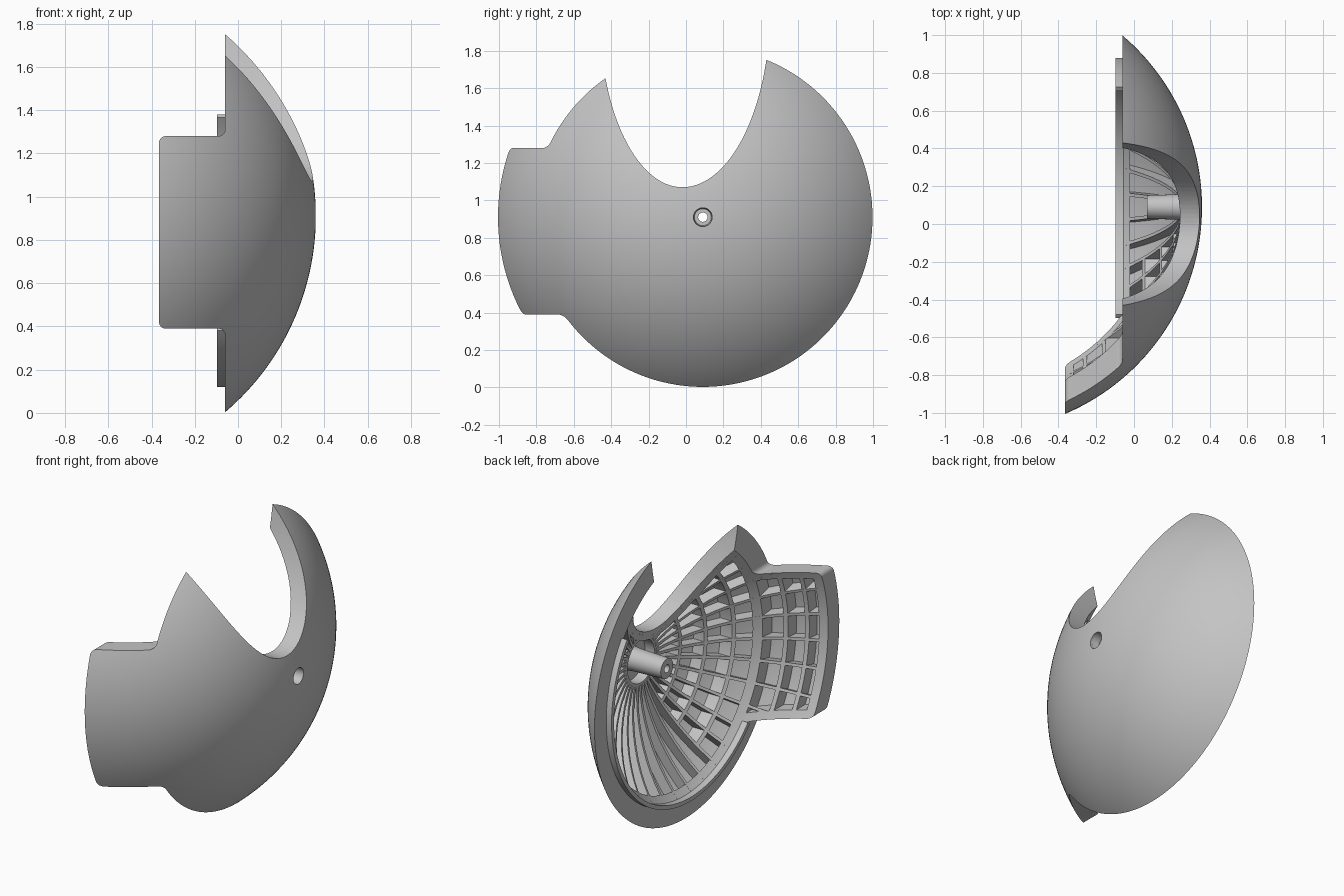
import bpy, bmesh, math
from math import sin, cos, pi, radians, sqrt

cube = bpy.data.objects.get("Cube")
if cube:
    bpy.data.objects.remove(cube, do_unlink=True)

CY, CZ = 0.09, 0.91          # axis of the dome (parallel to x)
CX, R = -0.83, 1.19          # sphere centre and outer radius
R_SKIN, R_OUT, R_IN = 1.155, 1.172, 1.088
RIM_X, TAB_X = -0.06, -0.365
TAB_LOW, TAB_HIGH, FILLET = 0.39, 1.28, 0.03

grey = bpy.data.materials.new("plain_grey")
grey.use_nodes = True
grey.diffuse_color = (0.55, 0.55, 0.55, 1)
grey.node_tree.nodes["Principled BSDF"].inputs["Base Color"].default_value = (0.55, 0.55, 0.55, 1)


def finish(name, bm):
    bmesh.ops.recalc_face_normals(bm, faces=bm.faces)
    mesh = bpy.data.meshes.new(name)
    bm.to_mesh(mesh)
    bm.free()
    obj = bpy.data.objects.new(name, mesh)
    bpy.context.collection.objects.link(obj)
    mesh.materials.append(grey)
    return obj


def lathe(name, profile, start=0, end=360, segments=144):
    """Turn a closed (x, radius) profile round the dome axis."""
    bm = bmesh.new()
    full = end - start >= 360
    steps = max(8, round(segments * (end - start) / 360))
    rings = []
    for i in range(steps if full else steps + 1):
        a = radians(start + (end - start) * i / steps)
        rings.append([bm.verts.new((x, CY + r * cos(a), CZ + r * sin(a))) for x, r in profile])
    n = len(profile)
    for i in range(steps):
        p, q = rings[i], rings[(i + 1) % len(rings)]
        for j in range(n):
            k = (j + 1) % n
            bm.faces.new((p[j], p[k], q[k], q[j]))
    if not full:
        bm.faces.new(rings[0])
        bm.faces.new(rings[-1])
    return finish(name, bm)


def x_at(r, radius):
    return CX + sqrt(radius * radius - r * r)


def shell(outer, inner, r0=None, x0=None, x1=None, steps=20):
    """Profile between two spheres, from radius r0 or plane x1 down to plane x0."""
    def arc(rad):
        t0 = math.asin(r0 / rad) if r0 else math.acos((x1 - CX) / rad)
        t1 = math.acos((x0 - CX) / rad)
        ts = [t0 + (t1 - t0) * i / steps for i in range(steps + 1)]
        return [(CX + rad * cos(t), rad * sin(t)) for t in ts]
    return arc(outer) + arc(inner)[::-1]


def prism(name, points, axis, low, high):
    """Extrude a 2D outline along x (y, z points) or y (x, z points)."""
    bm = bmesh.new()
    place = (lambda d, p: (d, p[0], p[1])) if axis == "x" else (lambda d, p: (p[0], d, p[1]))
    a = [bm.verts.new(place(low, p)) for p in points]
    b = [bm.verts.new(place(high, p)) for p in points]
    bm.faces.new(a)
    bm.faces.new(b[::-1])
    for i in range(len(a)):
        j = (i + 1) % len(a)
        bm.faces.new((a[i], a[j], b[j], b[i]))
    obj = finish(name, bm)
    obj.hide_render = True
    return obj


def box(name, x0, x1, y0, y1, z0, z1):
    return prism(name, [(x0, z0), (x1, z0), (x1, z1), (x0, z1)], "y", y0, y1)


def cut(obj, cutters, operation="DIFFERENCE"):
    bpy.context.view_layer.objects.active = obj
    for c in cutters:
        m = obj.modifiers.new("cut", "BOOLEAN")
        m.operation, m.solver, m.object = operation, "EXACT", c
        bpy.ops.object.modifier_apply(modifier=m.name)


# Cutters: U-shaped opening, rear plane, tab outline
def opening(grow=0.0):
    pts = []
    for i in range(61):
        t = -pi / 2 + pi * i / 60
        a, b = (0.44, 0.91) if t < 0 else (0.47, 0.96)
        pts.append((-0.02 + (a + grow) * sin(t), 1.07 - grow + b * (1 - cos(t))))
    return pts


def corner(cx, cz, a0, a1):
    angles = [radians(a0 + (a1 - a0) * i / 6) for i in range(7)]
    return [(cx + FILLET * cos(a), cz + FILLET * sin(a)) for a in angles]


f = FILLET
outline = [(-0.8, 2.2), (RIM_X, 2.2)]
outline += corner(RIM_X - f, TAB_HIGH + f, 0, -90) + corner(TAB_X + f, TAB_HIGH - f, 90, 180)
outline += corner(TAB_X + f, TAB_LOW + f, 180, 270) + corner(RIM_X - f, TAB_LOW - f, 90, 0)
outline += [(RIM_X, -0.6), (-0.8, -0.6)]

opening_cutter = prism("opening_cutter", opening(), "x", -1, 1)
border_keeper = prism("border_keeper", opening(0.055), "x", -0.9, 0.9)
tab_cutter = prism("tab_cutter", outline, "y", -1.6, -0.42)
rear_cutter = box("rear_cutter", -0.8, RIM_X, -0.44, 1.6, -0.6, 2.2)
tab_window = box("tab_window", TAB_X + 0.045, 0.3, -1.5, -0.3, TAB_LOW + 0.045, TAB_HIGH - 0.045)
cutters = [tab_cutter, rear_cutter, opening_cutter]
parts = []

# Outer skin with the screw opening
skin = lathe("dome_skin", shell(R, R_SKIN, r0=0.05, x0=-0.42, steps=40), segments=192)
cut(skin, cutters)
parts.append(skin)

# Solid border along the opening
border = lathe("opening_border", shell(R_OUT, R_IN, r0=0.06, x0=RIM_X, steps=28))
cut(border, [border_keeper], "INTERSECT")
cut(border, [opening_cutter])
parts.append(border)

# Flat rim at the back of the dome
rim = lathe("dome_rim", shell(R_OUT, R_IN, x0=RIM_X, x1=-0.02, steps=3))
cut(rim, [opening_cutter])
parts.append(rim)

# Raised locating lip on the rim
parts.append(lathe("rim_lip", [(-0.097, 0.765), (-0.097, 0.79), (-0.03, 0.79), (-0.03, 0.765)], -138, 36.5))

# Frame round the front tab
frame = lathe("tab_frame", shell(R_OUT, R_IN, x0=-0.42, x1=RIM_X, steps=10), 142, 227)
cut(frame, [tab_cutter, tab_window])
parts.append(frame)

# Radial stiffening ribs
bm = bmesh.new()
rib_profile = shell(R_OUT, R_IN, r0=0.15, x0=-0.42, steps=16)
for i in range(36):
    a = radians(10 * i + 5)
    sides = []
    for w in (-0.009, 0.009):
        sides.append([bm.verts.new((x, CY + r * cos(a) - w * sin(a), CZ + r * sin(a) + w * cos(a)))
                      for x, r in rib_profile])
    p, q = sides
    bm.faces.new(p)
    bm.faces.new(q[::-1])
    for j in range(len(p)):
        k = (j + 1) % len(p)
        bm.faces.new((p[j], p[k], q[k], q[j]))
ribs = finish("radial_ribs", bm)
cut(ribs, cutters)
parts.append(ribs)

# Cross ribs on the front side and across the tab
for i, r in enumerate((0.32, 0.48, 0.63)):
    s = r + 0.02
    section = [(x_at(r, R_OUT), r), (x_at(s, R_OUT), s), (x_at(s, R_IN), s), (x_at(r, R_IN), r)]
    ring = lathe(f"cross_rib_{i + 1}", section, 115, 245)
    cut(ring, [opening_cutter])
    parts.append(ring)
for i, x in enumerate((-0.16, -0.26)):
    ring = lathe(f"tab_rib_{i + 1}", shell(R_OUT, R_IN, x0=x - 0.01, x1=x + 0.01, steps=2), 142, 225)
    cut(ring, [tab_cutter])
    parts.append(ring)

# Hub ring and screw boss
hub = lathe("hub_ring", [(0.25, 0.135), (0.25, 0.175), (0.33, 0.175), (0.33, 0.135)])
cut(hub, [opening_cutter])
parts.append(hub)
parts.append(lathe("screw_boss", [(0.07, 0.025), (0.07, 0.062), (0.27, 0.068), (0.345, 0.075),
                                  (0.345, 0.05), (0.30, 0.045), (0.30, 0.025)], segments=48))

for c in (opening_cutter, border_keeper, tab_cutter, rear_cutter, tab_window):
    bpy.data.objects.remove(c, do_unlink=True)

bpy.ops.object.select_all(action="DESELECT")
for obj in parts:
    obj.select_set(True)
bpy.context.view_layer.objects.active = skin
bpy.ops.object.shade_smooth_by_angle(angle=radians(30))
